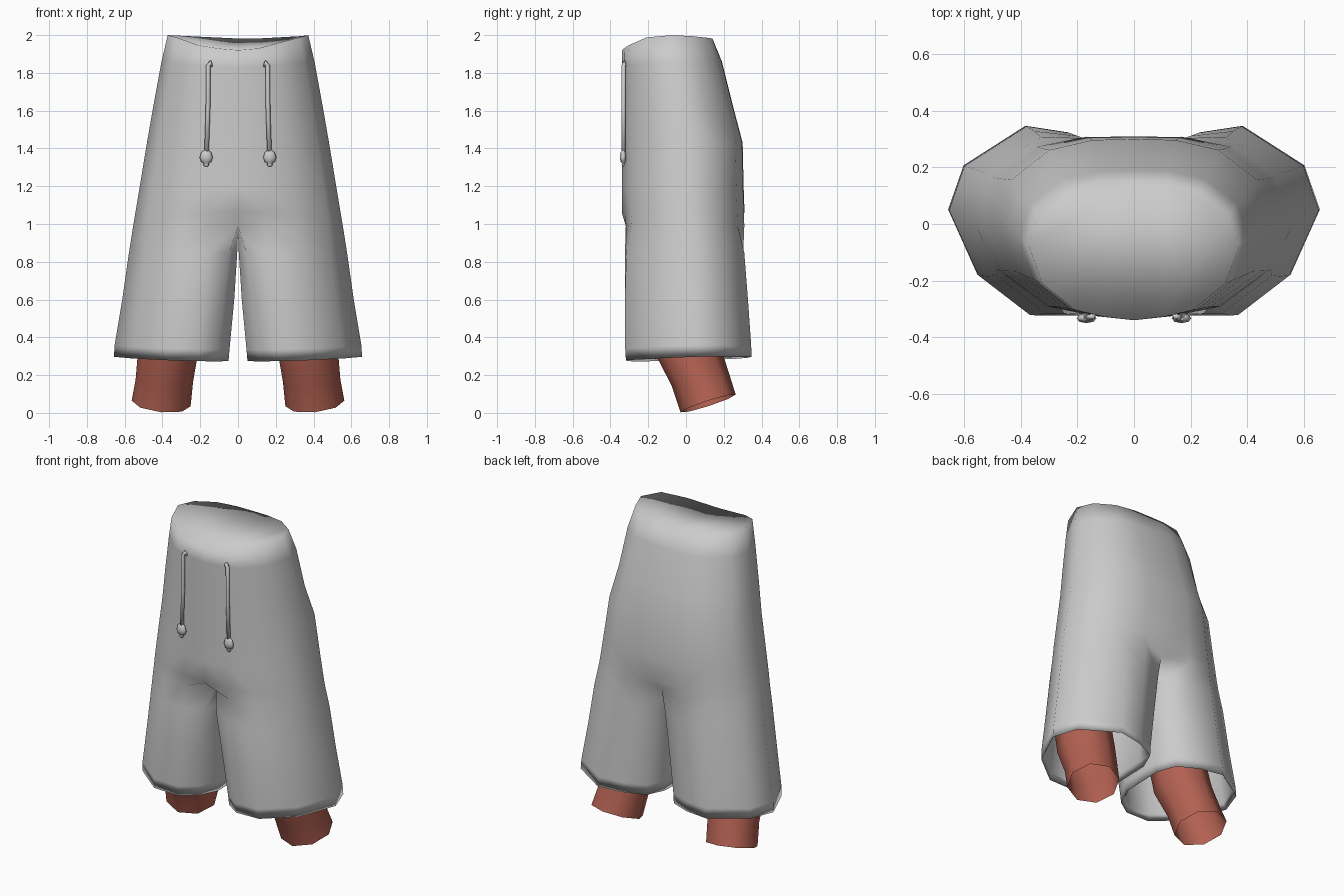
import bpy, bmesh, math
from mathutils import Vector

cube = bpy.data.objects.get("Cube")
if cube:
    bpy.data.objects.remove(cube, do_unlink=True)


def material(name, rgb):
    m = bpy.data.materials.new(name)
    m.use_nodes = True
    m.diffuse_color = (*rgb, 1)
    bsdf = next(n for n in m.node_tree.nodes if n.type == 'BSDF_PRINCIPLED')
    bsdf.inputs["Base Color"].default_value = (*rgb, 1)
    bsdf.inputs["Roughness"].default_value = 0.8
    return m


GREY = material("grey_cloth", (0.6, 0.6, 0.6))
RED = material("red_skin", (0.45, 0.12, 0.084))


def finish(name, bm, mat):
    """Turn a +x half into a smooth mirrored object."""
    loose = [v for v in bm.verts if not v.link_faces]
    bmesh.ops.delete(bm, geom=loose, context='VERTS')
    for f in bm.faces:
        f.smooth = True
    me = bpy.data.meshes.new(name)
    bm.to_mesh(me)
    bm.free()
    me.materials.append(mat)
    ob = bpy.data.objects.new(name, me)
    bpy.context.collection.objects.link(ob)
    mirror = ob.modifiers.new("Mirror", 'MIRROR')
    mirror.use_clip = True


def bridge(bm, rings):
    """Skin rings listed from top to bottom, skipping faces on the mirror plane."""
    n = len(rings[0])
    for a, b in zip(rings, rings[1:]):
        for j in range(n):
            k = (j + 1) % n
            quad = (a[j], b[j], b[k], a[k])
            if max(v.co.x for v in quad) > 1e-4:
                bm.faces.new(quad)


# Half cross-sections: u runs from inner to outer, v from front to back
TORSO = [(0, -1), (.28, -.95), (.56, -.85), (.87, -.46), (1, .1), (.9, .55),
         (.62, .88), (.3, .99), (0, 1), (0, .5), (0, 0), (0, -.5)]
LEG = [(.10, -.79), (.26, -.99), (.53, -1), (.83, -.58), (1, .11), (.91, .58),
       (.55, 1), (.3, .93), (.08, .75), (0, .4), (0, 0), (0, -.43)]

# z, torso-to-leg blend, inner x, outer x, front y, back y
LEVELS = [
    (2.00, 0, 0, .372, -.34, .14),
    (1.86, 0, 0, .405, -.34, .19),
    (1.62, 0, 0, .449, -.34, .25),
    (1.43, 0, 0, .482, -.34, .30),
    (1.20, 0, 0, .520, -.34, .305),
    (1.06, 0, 0, .543, -.34, .31),
    (0.99, 0, 0, .555, -.335, .312),
    (0.85, .7, .004, .577, -.33, .32),
    (0.60, .9, .020, .613, -.328, .332),
    (0.34, 1, .045, .653, -.322, .345),
    (0.278, 1, .050, .657, -.318, .347),
    (0.315, 1, .072, .635, -.297, .324),  # hem turned inward
    (0.75, 1, .035, .575, -.295, .295),   # lining
]
WAIST, BAND, SEAT, CROTCH, HEM = 0, 1, 2, 6, (9, 10, 11)

# Shorts
bm = bmesh.new()
rings = []
for i, (z, t, xi, xo, yf, yb) in enumerate(LEVELS):
    ring = []
    for j, (p, q) in enumerate(zip(TORSO, LEG)):
        u, v = p[0] + (q[0] - p[0]) * t, p[1] + (q[1] - p[1]) * t
        h = z
        if i == WAIST:                   # waist dips at front and slightly at back
            h -= .08 * abs(v) ** 2.4 if v < 0 else .018 * v ** 2
        elif i == BAND:
            h -= .03 * max(0, -v) ** 2
        elif i == SEAT and j == 5:       # fold beside the seat
            v *= .9
        elif i == CROTCH and j in (0, 8):  # seam sinks in above the gap
            v *= .66 if j == 0 else .8
        elif i == CROTCH and j >= 9:     # crotch sags between front and back
            h -= .03
        elif i in HEM:                   # hem rises outward and backward
            h += .018 * u + .009 * v
        ring.append(bm.verts.new((xi + (xo - xi) * u,
                                  (yf + yb) / 2 + (yb - yf) / 2 * v, h)))
    rings.append(ring)
bridge(bm, rings)
bm.faces.new(rings[0][:9])               # closed waist
finish("shorts", bm, GREY)

# Lower legs, open tubes: centre, radii, backward slope of each ring
bm = bmesh.new()
rings = []
SIDES = 8
for cx, cy, cz, rx, ry, slope in [(.355, -.06, .62, .155, .175, 0),
                                  (.368, .005, .34, .160, .178, .05),
                                  (.390, .078, .17, .152, .155, .15),
                                  (.407, .117, .05, .156, .146, .32)]:
    ring = []
    for k in range(SIDES):
        a = math.tau * k / SIDES
        dx, dy = rx * math.cos(a), ry * math.sin(a)
        ring.append(bm.verts.new((cx + dx, cy + dy, cz + slope * (dy + .3 * dx))))
    rings.append(ring)
bridge(bm, rings)
finish("lower_legs", bm, RED)

# Drawstring cords: thin tubes swept along a path
path = [(.143, -.318, 1.835), (.148, -.328, 1.855), (.157, -.330, 1.84),
        (.159, -.330, 1.6), (.167, -.331, 1.36)]
bm = bmesh.new()
rings = []
for i, p in enumerate(path):
    d = (Vector(path[min(i + 1, len(path) - 1)]) - Vector(path[max(i - 1, 0)])).normalized()
    side = d.cross(Vector((0, 1, 0))).normalized()
    up = side.cross(d)
    rings.append([bm.verts.new(Vector(p) + .012 * (side * math.cos(math.tau * k / 6)
                                                  + up * math.sin(math.tau * k / 6)))
                  for k in range(6)])
bridge(bm, rings)
bm.faces.new(rings[0])
bm.faces.new(rings[-1][::-1])
bmesh.ops.recalc_face_normals(bm, faces=bm.faces)
finish("drawstring_cords", bm, GREY)

# Knots with frayed ends: turned profile of radius and height
bm = bmesh.new()
rings = []
for r, z in [(.010, 1.392), (.026, 1.380), (.035, 1.352), (.026, 1.328),
             (.013, 1.322), (.015, 1.312), (.008, 1.304)]:
    rings.append([bm.verts.new((.168 + r * math.cos(math.tau * k / 8),
                                -.333 + .5 * r * math.sin(math.tau * k / 8), z))
                  for k in range(8)])
bridge(bm, rings)
bm.faces.new(rings[0])
bm.faces.new(rings[-1][::-1])
finish("drawstring_knots", bm, GREY)
